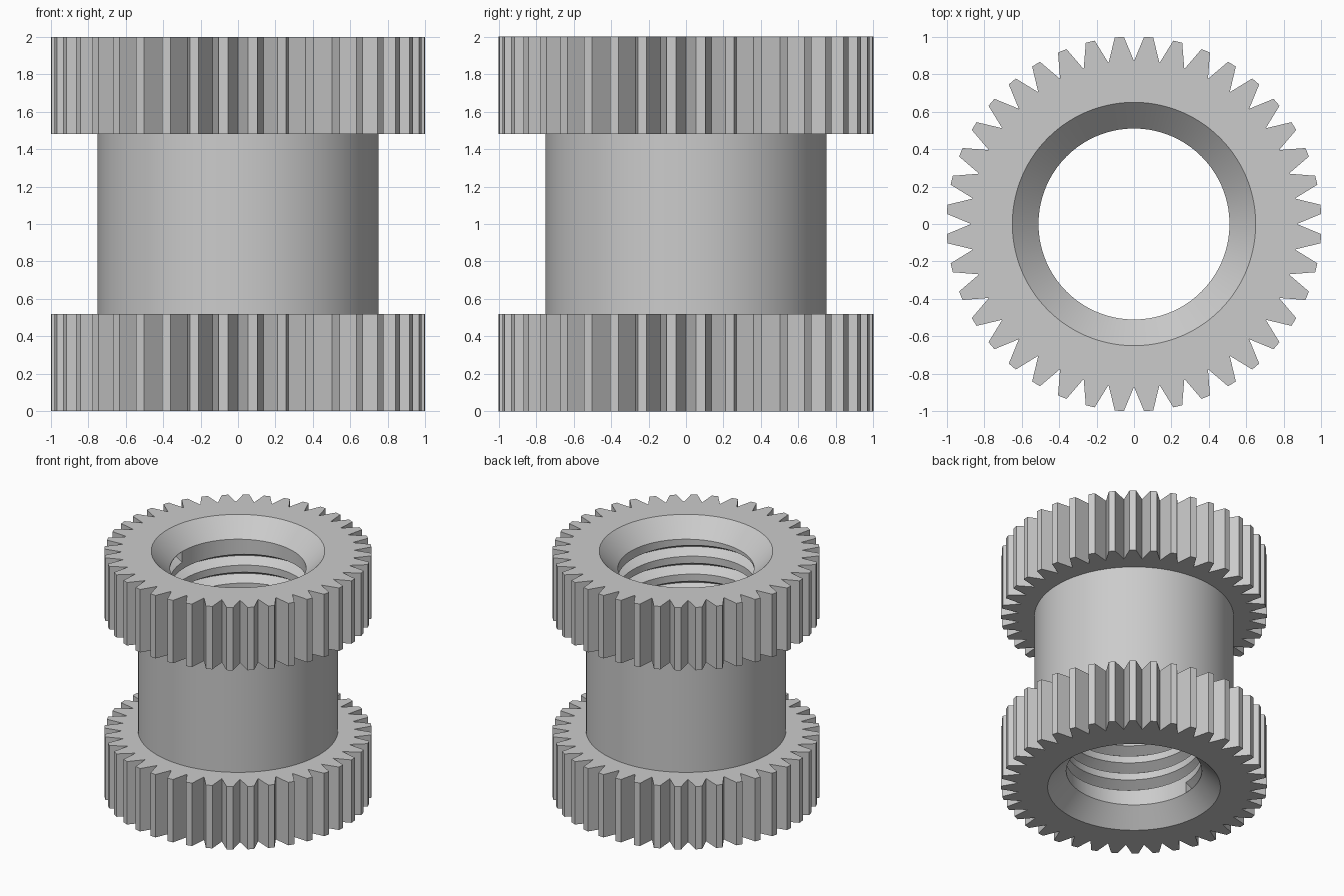
import bpy
import bmesh
from math import sin, cos, radians, tau, pi

cube = bpy.data.objects.get("Cube")
if cube:
    bpy.data.objects.remove(cube)

TEETH = 40
SEG = TEETH * 3
BORE, MOUTH, BODY = 0.51, 0.65, 0.75
CHAMFER = MOUTH - BORE
HEIGHT, GEAR = 2.0, 0.52

steel = bpy.data.materials.new("grey_steel")
steel.use_nodes = True
grey = (0.6, 0.6, 0.6, 1)
steel.diffuse_color = grey
steel.node_tree.nodes["Principled BSDF"].inputs["Base Color"].default_value = grey


def circle(r, z):
    return [(r * cos(tau * i / SEG), r * sin(tau * i / SEG), z) for i in range(SEG)]


def gear_outline(z):
    """Valley, then the two corners of the flat tip, for every tooth."""
    points = []
    for t in range(TEETH):
        for offset, r in ((0, 0.87), (3.1, 1.0015), (5.9, 1.0015)):
            a = radians(t * 360 / TEETH + offset)
            points.append((r * cos(a), r * sin(a), z))
    return points


def loft(name, rings, closed):
    """Join rings of points into a solid; open lofts get end caps."""
    bm = bmesh.new()
    loops = [[bm.verts.new(p) for p in ring] for ring in rings]
    pairs = list(zip(loops, loops[1:]))
    if closed:
        pairs.append((loops[-1], loops[0]))
    else:
        bm.faces.new(loops[0])
        bm.faces.new(loops[-1])
    for a, b in pairs:
        for i in range(len(a)):
            j = (i + 1) % len(a)
            bm.faces.new((a[i], a[j], b[j], b[i]))
    bmesh.ops.recalc_face_normals(bm, faces=bm.faces)
    mesh = bpy.data.meshes.new(name)
    bm.to_mesh(mesh)
    bm.free()
    mesh.materials.append(steel)
    obj = bpy.data.objects.new(name, mesh)
    bpy.context.collection.objects.link(obj)
    return obj


# Hollow spool with a toothed ring at each end and a chamfered bore
spool = loft("geared_sleeve", [
    circle(BORE, CHAMFER), circle(MOUTH, 0),
    gear_outline(0), gear_outline(GEAR),
    circle(BODY, GEAR), circle(BODY, HEIGHT - GEAR),
    gear_outline(HEIGHT - GEAR), gear_outline(HEIGHT),
    circle(MOUTH, HEIGHT), circle(BORE, HEIGHT - CHAMFER),
], True)

# Left-handed V thread cut into the bore
TURNS, STEPS, HALF = 11, 60, 0.045
top = HEIGHT - CHAMFER - HALF
drop = top - CHAMFER - HALF
section = ((0.47, -0.069), (0.585, 0), (0.47, 0.069))
sweep = []
for i in range(TURNS * STEPS + 1):
    a = pi + tau * i / STEPS
    z = top - drop * i / (TURNS * STEPS)
    sweep.append([(r * cos(a), r * sin(a), z + dz) for r, dz in section])
cutter = loft("thread_cutter", sweep, False)
cutter.hide_render = True

cut = spool.modifiers.new("thread", "BOOLEAN")
cut.operation = 'DIFFERENCE'
cut.solver = 'EXACT'
cut.object = cutter
bpy.ops.object.select_all(action='DESELECT')
bpy.context.view_layer.objects.active = spool
spool.select_set(True)
bpy.ops.object.modifier_apply(modifier=cut.name)
bpy.data.objects.remove(cutter)
bpy.ops.object.shade_smooth_by_angle(angle=radians(25))
